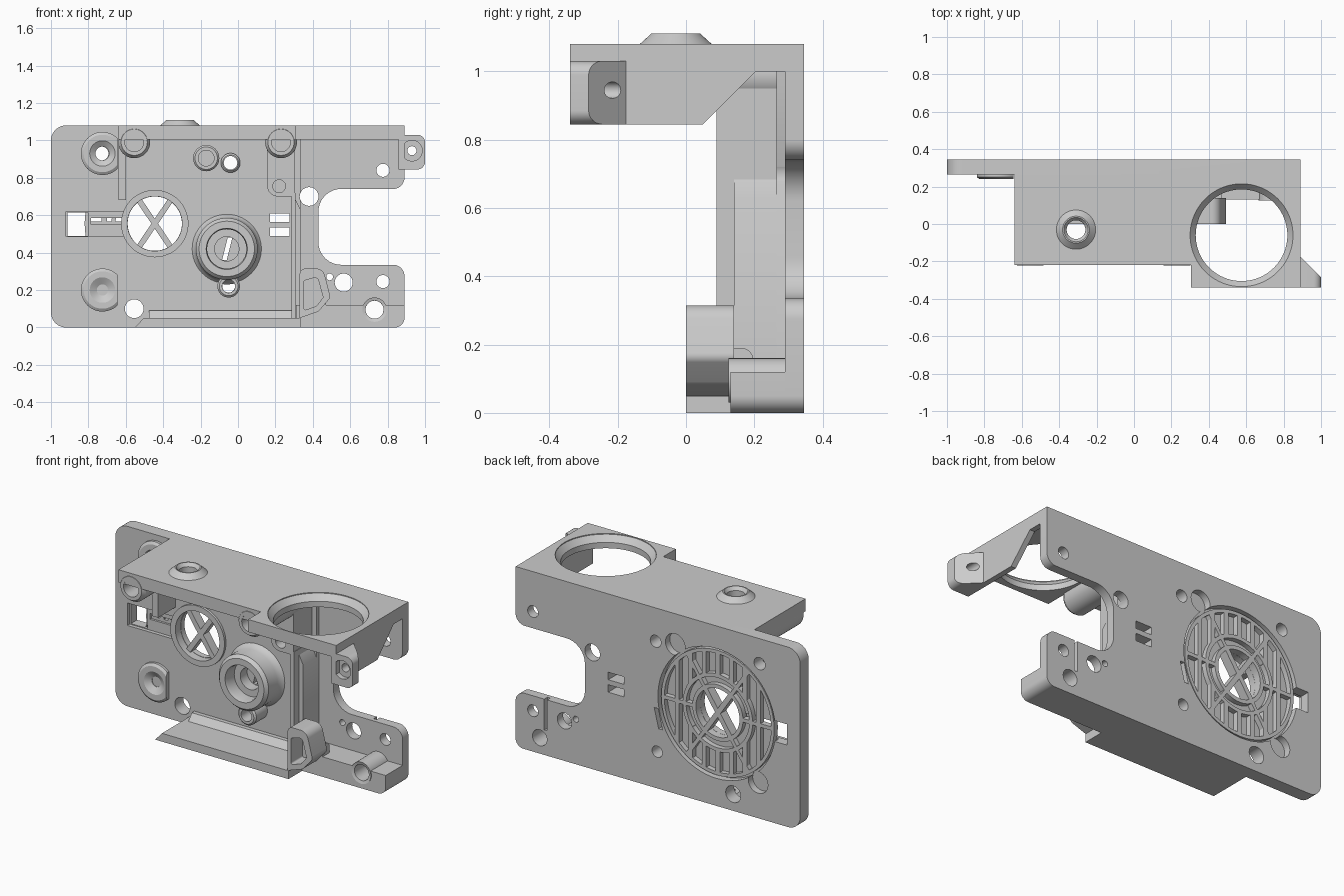
import bpy, bmesh
from math import sin, cos, pi, sqrt, radians
from mathutils import Vector

if "Cube" in bpy.data.objects:
    bpy.data.objects.remove(bpy.data.objects["Cube"])

AXES = {'x': lambda a, b, t: (t, a, b), 'y': lambda a, b, t: (a, t, b), 'z': lambda a, b, t: (a, b, t)}

def finish(name, bm):
    bmesh.ops.recalc_face_normals(bm, faces=bm.faces)
    me = bpy.data.meshes.new(name)
    bm.to_mesh(me)
    bm.free()
    ob = bpy.data.objects.new(name, me)
    bpy.context.collection.objects.link(ob)
    return ob

def prism(name, pts, t0, t1, axis='y'):
    """Extrude a 2D outline between t0 and t1."""
    bm = bmesh.new()
    f = AXES[axis]
    lo = [bm.verts.new(f(a, b, t0)) for a, b in pts]
    hi = [bm.verts.new(f(a, b, t1)) for a, b in pts]
    bm.faces.new(lo)
    bm.faces.new(hi)
    n = len(pts)
    for i in range(n):
        j = (i + 1) % n
        bm.faces.new((lo[i], lo[j], hi[j], hi[i]))
    return finish(name, bm)

def lathe(name, c, prof, axis='y', n=48):
    """Revolve (radius, depth) points; open if the profile starts on the axis."""
    bm = bmesh.new()
    f = AXES[axis]
    rings = [[bm.verts.new(f(c[0] + r * cos(2*pi*k/n), c[1] + r * sin(2*pi*k/n), t)) for k in range(n)]
             for r, t in prof]
    m = len(prof)
    for i in range(m if prof[0][0] > 0 else m - 1):
        a, b = rings[i], rings[(i + 1) % m]
        for k in range(n):
            bm.faces.new((a[k], a[(k+1) % n], b[(k+1) % n], b[k]))
    bmesh.ops.remove_doubles(bm, verts=bm.verts, dist=1e-5)
    return finish(name, bm)

def rect(a0, a1, b0, b1):
    return [(a0, b0), (a1, b0), (a1, b1), (a0, b1)]

def circ(c, r, n=48):
    return [(c[0] + r * cos(2*pi*k/n), c[1] + r * sin(2*pi*k/n)) for k in range(n)]

def rounded(corners, seg=8):
    """Outline with a fillet radius per corner (a, b, r)."""
    out, n = [], len(corners)
    for i, (a, b, r) in enumerate(corners):
        p = Vector((a, b))
        if r == 0:
            out.append((a, b))
            continue
        u = (Vector(corners[i-1][:2]) - p).normalized()
        v = (Vector(corners[(i+1) % n][:2]) - p).normalized()
        half = u.angle(v) / 2
        c = p + (u + v).normalized() * r / sin(half)
        d = r * cos(half) / sin(half)
        s, e = p + u*d - c, p + v*d - c
        for k in range(seg + 1):
            out.append(tuple(c + s.lerp(e, k/seg).normalized() * r))
    return out

def cut(ob, cutter):
    cutter.hide_render = True
    m = ob.modifiers.new("cut", 'BOOLEAN')
    m.operation, m.solver, m.object = 'DIFFERENCE', 'EXACT', cutter
    bpy.context.view_layer.objects.active = ob
    bpy.ops.object.modifier_apply(modifier=m.name)
    bpy.data.objects.remove(cutter)

def bar(name, p, q, w, y0, y1):
    p, q = Vector(p), Vector(q)
    d = (q - p).normalized() * w / 2
    s = Vector((-d.y, d.x))
    return prism(name, [tuple(p + s), tuple(p - s), tuple(q - s), tuple(q + s)], y0, y1)

# main back plate with side notch
F, B = 0.265, 0.345
plate = prism("back_plate", rounded([
    (-1, 0, .08), (.89, 0, .05), (.89, .335, .06), (.43, .335, .12),
    (.43, .74, .12), (.89, .74, .06), (.89, 1.08, 0), (-1, 1.08, .08)]), F, B)
cut(plate, prism("c", rect(.335, 1.1, -.1, 1.2), .2, .29))

# back speaker recess with two screw ears
G = (-.445, .555)
cut(plate, prism("c", circ(G, .39, 72), .305, .4))
for e in ((-.17, .895), (-.72, .215)):
    cut(plate, prism("c", circ(e, .065), .303, .4))
cut(plate, prism("c", circ(G, .147), .2, .4))

# latch slots and small windows
cut(plate, prism("c", rect(-.92, -.6, .485, .62), .2, .287))
cut(plate, prism("c", rect(-.912, -.802, .49, .615), .2, .4))
cut(plate, prism("c", rect(-.785, -.6, .55, .585), .2, .4))
for z in (.49, .565):
    cut(plate, prism("c", rect(.17, .275, z, z + .045), .2, .4))
cut(plate, prism("c", rect(.68, .7, .15, .4), .315, .4))

# through holes
for x, z, r in ((-.73, .93, .037), (-.04, .88, .036), (-.05, .22, .034), (-.555, .1, .05),
                (.38, .7, .05), (.775, .84, .035), (.49, .27, .018), (.565, .24, .048),
                (.775, .245, .035), (.73, .095, .048)):
    cut(plate, prism("c", circ((x, z), r, 32), .1, .4))
cut(plate, prism("c", [(-.085, .36), (-.06, .36), (-.03, .48), (-.055, .48)], .2, .4))

# grille: rings, crossed bars, vertical bars and spokes
for i, (a, b) in enumerate(((.145, .168), (.21, .232), (.355, .375))):
    lathe(f"grille_ring_{i}", G, [(a, .3), (b, .3), (b, .335), (a, .335)], n=64)
def at(r, deg):
    return (G[0] + r * cos(radians(deg)), G[1] + r * sin(radians(deg)))
for i, ang in enumerate((56, 124)):
    bar(f"grille_cross_{i}", at(.155, ang), at(.155, ang + 180), .03, .28, .335)
for i, ang in enumerate((0, 56, 124, 180, 236, 304)):
    bar(f"grille_spoke_{i}", at(.16, ang), at(.365, ang), .022, .3, .335)
for dx in (-.27, -.18, -.09, 0, .09, .18, .27):
    outer = sqrt(.365**2 - dx*dx)
    inner = sqrt(max(.22**2 - dx*dx, 0))
    for s in (-1, 1):
        bar("grille_bar", (G[0] + dx, G[1] + s*inner), (G[0] + dx, G[1] + s*outer), .028, .3, .335)
lathe("window_rim", G, [(.146, .25), (.18, .25), (.18, .29), (.146, .29)], n=64)

# left mounting bosses with a flat side
for z, h in ((.93, .037), (.2, .03)):
    boss = lathe("mount_boss", (-.725, z), [(h, .27), (h, .262), (.068, .24), (.1, .24), (.115, .25), (.115, .27)])
    cut(boss, prism("c", rect(-.645, -.5, z - .2, z + .2), .1, .4))

# dial housing: flared base, stepped bore and slotted screw
D = (-.06, .42)
lathe("dial_housing", D, [(.19, .27), (.175, .255), (.165, .225), (.165, .14), (.148, .12),
                          (.11, .12), (.105, .14), (.105, .2), (.065, .2), (.065, .27)], n=64)
# small front bosses
for name, c, r, h, y in (("upper_boss", (-.17, .905), .07, .042, .2), ("upper_ring", (-.04, .88), .052, .036, .235),
                         ("lower_boss", (-.05, .22), .06, .035, .15)):
    lathe(name, c, [(h, .27), (h, y), (r - .01, y), (r, y + .01), (r, .27)])

# top shelf with a large countersunk opening
shelf = prism("top_shelf", [(-.64, .345), (-.64, -.22), (.305, -.22), (.305, -.34), (.89, -.34), (.89, .345)],
              1.005, 1.08, 'z')
R = (.575, -.06)
cut(shelf, lathe("c", R, [(0, .9), (.245, .9), (.245, 1.04), (.275, 1.075), (.275, 1.2), (0, 1.2)], 'z', 80))
cut(shelf, prism("c", circ((-.31, -.03), .05), .9, 1.2, 'z'))
lathe("top_boss", (-.31, -.03), [(.05, 1.07), (.05, 1.09), (.065, 1.11), (.072, 1.11), (.105, 1.08), (.105, 1.07)], 'z')

# screw posts under the shelf
for x in (-.555, .23):
    lathe("screw_post", (x, .99), [(0, -.1), (.05, -.1), (.05, -.222), (.07, -.222), (.085, -.2), (.085, .27), (0, .27)])
prism("left_rib", rect(-.64, -.6, .68, 1.01), .1, .27)
post = prism("corner_post", rounded([(.155, .7, .06), (.305, .7, 0), (.305, 1.03, 0), (.155, 1.03, 0)]), .09, .27)
cut(post, prism("c", circ((.22, .755), .034), .05, .16))

# inner divider wall
prism("divider_wall", [(.285, .05), (.308, .05), (.308, .72), (.285, .72)], .09, .27)
prism("divider_step", [(.3, .05), (.335, .05), (.335, .63), (.305, .69), (.3, .69)], .14, .3)

# side bracket with an angled lug
prism("side_bracket", [(-.34, 1.02), (-.34, .845), (.05, .845), (.205, 1.0), (.29, 1.0), (.29, 1.02)], .857, .89, 'x')
lug = prism("side_lug", rounded([(.86, .845, .01), (1, .845, .04), (1, 1.03, .04), (.86, 1.03, .03)]), -.34, -.175)
cut(lug, prism("c", [(1.02, -.305), (1.02, -.1), (.815, -.1)], .7, 1.2, 'z'))
cut(lug, lathe("c", (.93, .945), [(0, -.4), (.055, -.4), (.055, -.31), (.024, -.31), (.024, 0), (0, 0)]))

# floor lip and lower right ledge
prism("floor_lip", [(-.55, 0), (.335, 0), (.335, .05), (-.505, .05)], 0, .3)
prism("floor_fillet", [(.2, .04), (.28, .04), (.28, .09), (.24, .09)], -.475, .29, 'x')
ledge = prism("lower_ledge", rounded([(.31, 0, 0), (.89, 0, .05), (.89, .12, 0), (.31, .12, 0)]), .13, .3)
cut(ledge, prism("c", circ((.73, .095), .055), .1, .4))
lathe("ledge_bushing", (.73, .095), [(.048, .13), (.065, .125), (.065, .3), (.048, .3)])

# hollow cable loop beside the divider
loop = prism("cable_loop", rounded([(.33, .05, 0), (.43, .085, .03), (.495, .16, .03), (.455, .315, .05), (.33, .315, .03)]),
             0, .14)
cut(loop, prism("c", rounded([(.352, .09, .01), (.42, .115, .01), (.455, .16, .01), (.425, .27, .02), (.352, .25, .01)]),
                -.1, .11))
prism("loop_base", rounded([(.13, .1, 0), (.197, .1, 0), (.197, .19, .035), (.13, .19, 0)]), .33, .47, 'x')

# smooth curved faces, keep edges sharp
bpy.ops.object.select_all(action='SELECT')
bpy.context.view_layer.objects.active = plate
bpy.ops.object.shade_smooth_by_angle(angle=radians(30))
